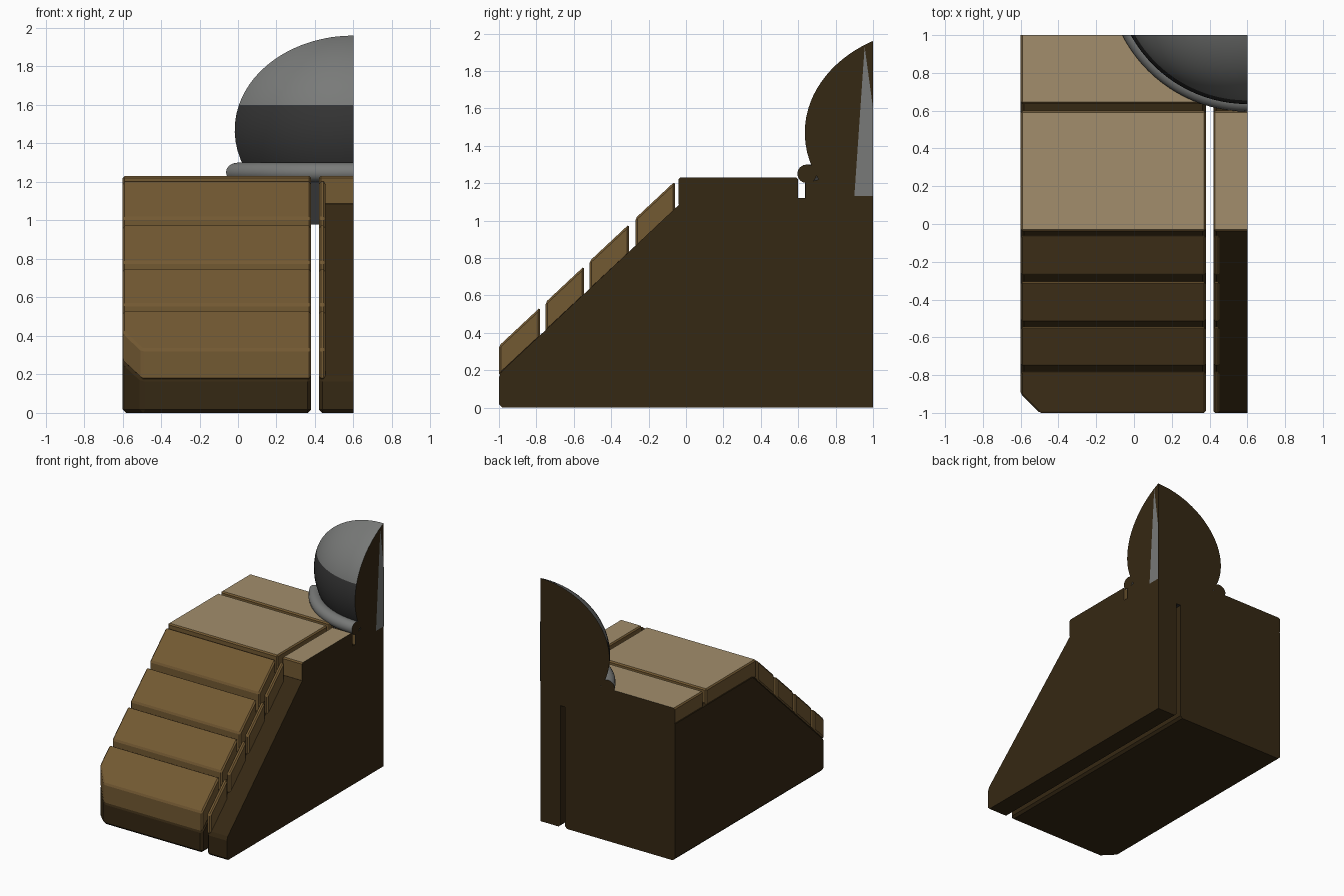
import bpy, bmesh, math
from mathutils import Vector

if "Cube" in bpy.data.objects:
    bpy.data.objects.remove(bpy.data.objects["Cube"])


def material(name, rgb):
    m = bpy.data.materials.new(name)
    m.diffuse_color = (*rgb, 1)
    m.use_nodes = True
    m.node_tree.nodes["Principled BSDF"].inputs["Base Color"].default_value = m.diffuse_color
    return m


DARK = material("dark_brown", (0.036, 0.021, 0.0065))
BROWN = material("brown", (0.17, 0.10, 0.032))
TAN = material("tan", (0.36, 0.27, 0.15))
GREY = material("light_grey", (0.19, 0.195, 0.19))
DARK_GREY = material("dark_grey", (0.034, 0.034, 0.034))

X_CUT, Y_CUT = 0.6, 1.0        # flat cut planes on the right and back
CX, CY = 0.6, 1.34             # axis of the dome


def slice_off(bm, co, no):
    """Remove everything on the normal side of a plane and cap the opening."""
    res = bmesh.ops.bisect_plane(bm, geom=bm.verts[:] + bm.edges[:] + bm.faces[:],
                                 dist=1e-5, plane_co=co, plane_no=no, clear_outer=True)
    edges = [e for e in res["geom_cut"]
             if isinstance(e, bmesh.types.BMEdge) and e.is_valid and e.is_boundary]
    if edges:
        bmesh.ops.triangle_fill(bm, edges=edges, use_beauty=True, normal=Vector(no))


def finish(name, bm, mats, rule, smooth=False):
    """Trim to the cut planes, colour by rule (slot 0 is the cut colour)."""
    slice_off(bm, (X_CUT, 0, 0), (1, 0, 0))
    slice_off(bm, (0, Y_CUT, 0), (0, 1, 0))
    bmesh.ops.recalc_face_normals(bm, faces=bm.faces[:])
    for f in bm.faces:
        c = f.calc_center_median()
        cap = c.x > X_CUT - 1e-3 or c.y > Y_CUT - 1e-3
        f.material_index = 0 if cap else rule(f, c)
    me = bpy.data.meshes.new(name)
    bm.to_mesh(me)
    bm.free()
    for m in mats:
        me.materials.append(m)
    ob = bpy.data.objects.new(name, me)
    bpy.context.collection.objects.link(ob)
    if smooth:
        bpy.ops.object.select_all(action='DESELECT')
        ob.select_set(True)
        bpy.context.view_layer.objects.active = ob
        bpy.ops.object.shade_smooth_by_angle(angle=math.radians(35))


def slab(name, profile, x0, x1, mats, rule, bevel=0.014):
    """Side profile (y, z) extruded along x, with a cut corner at the front left."""
    bm = bmesh.new()
    face = bm.faces.new([bm.verts.new((x0, y, z)) for y, z in profile])
    ext = bmesh.ops.extrude_face_region(bm, geom=[face])
    bmesh.ops.translate(bm, vec=(x1 - x0, 0, 0),
                        verts=[v for v in ext["geom"] if isinstance(v, bmesh.types.BMVert)])
    bmesh.ops.recalc_face_normals(bm, faces=bm.faces[:])
    if x0 < -0.5:
        slice_off(bm, (-0.6, -0.9, 0), Vector((-1, -1, 0)).normalized())
        bmesh.ops.dissolve_limit(bm, angle_limit=0.01, verts=bm.verts[:], edges=bm.edges[:])
    bmesh.ops.bevel(bm, geom=bm.edges[:], offset=bevel, segments=1, affect='EDGES',
                    clamp_overlap=True)
    finish(name, bm, mats, rule)


def floor_z(y):
    return 1.115 + 0.935 * y


def tile_z(y):
    return 1.265 + 0.935 * y


base_profile = [(-1, 0), (1.3, 0), (1.3, 1.12), (0, 1.12), (-1, 0.18)]
tile_spans = [(-1, -0.78), (-0.75, -0.545), (-0.515, -0.305), (-0.27, -0.06)]
plate_spans = [(-0.04, 0.6), (0.635, 1.3)]


def plate_rule(f, c):
    return 2 if f.normal.z > 0.9 else 1


# Two bodies separated by a narrow gap, each with sloped tiles and top plates
for side, x0, x1, tile_x1 in (("left", -0.6, 0.38, 0.38), ("right", 0.42, 0.9, 0.455)):
    slab(side + "_base", base_profile, x0, x1, [DARK], lambda f, c: 0, 0.018)
    for i, (a, b) in enumerate(tile_spans):
        prof = [(a, floor_z(a) - 0.01), (b, floor_z(b) - 0.01), (b, tile_z(b)), (a, tile_z(a))]
        slab(f"{side}_slope_tile_{i + 1}", prof, x0, tile_x1, [DARK, BROWN],
             lambda f, c: 1, 0.01)
    for i, (a, b) in enumerate(plate_spans):
        za = min(1.1, floor_z(a))
        prof = [(a, za), (max(a, 0) + 0.02, 1.1), (b, 1.1), (b, 1.23), (a, 1.23)]
        slab(f"{side}_top_plate_{i + 1}", prof, x0, x1, [DARK, BROWN, TAN], plate_rule, 0.01)


def lathe(name, profile, mats, rule, closed=False):
    """Revolve (radius, z) points around the dome axis."""
    bm = bmesh.new()
    vs = [bm.verts.new((CX + r, CY, z)) for r, z in profile]
    pairs = list(zip(vs, vs[1:] + vs[:1])) if closed else list(zip(vs, vs[1:]))
    es = [bm.edges.new(p) for p in pairs]
    bmesh.ops.spin(bm, geom=vs + es, cent=(CX, CY, 0), axis=(0, 0, 1),
                   angle=2 * math.pi, steps=96, use_merge=True)
    bmesh.ops.remove_doubles(bm, verts=bm.verts[:], dist=1e-5)
    bmesh.ops.recalc_face_normals(bm, faces=bm.faces[:])
    finish(name, bm, mats, rule, smooth=True)


# Flattened dome on a plug, with a darker lower band
heights = [1.22 + 0.38 * i / 8 for i in range(9)]
split = math.asin(0.13 / 0.56)
dome = [(0, 0.98), (0.7, 0.98), (0.7, 1.2)]
dome += [(0.705 * math.sqrt(1 - ((z - 1.47) / 0.56) ** 2), z) for z in heights]
for i in range(1, 21):
    t = split + (math.pi / 2 - split) * i / 20
    dome.append((0.705 * math.cos(t) if i < 20 else 0, 1.47 + 0.56 * math.sin(t)))
lathe("dome", dome, [DARK, DARK_GREY, GREY], lambda f, c: 2 if c.z > 1.6 else 1)

# Rounded collar around the foot of the dome
collar = [(0.693 + 0.052 * math.cos(a), 1.25 + 0.05 * math.sin(a))
          for a in (2 * math.pi * i / 16 for i in range(16))]
lathe("dome_collar", collar, [DARK, GREY], lambda f, c: 1, closed=True)

# Thin grey sliver on the cut side of the dome
bm = bmesh.new()
f = bm.faces.new([bm.verts.new((X_CUT + 0.002, y, z))
                  for y, z in ((0.9, 1.13), (1, 1.13), (1, 1.6), (0.955, 1.93))])
me = bpy.data.meshes.new("cut_sliver")
bm.to_mesh(me)
bm.free()
me.materials.append(GREY)
bpy.context.collection.objects.link(bpy.data.objects.new("cut_sliver", me))
